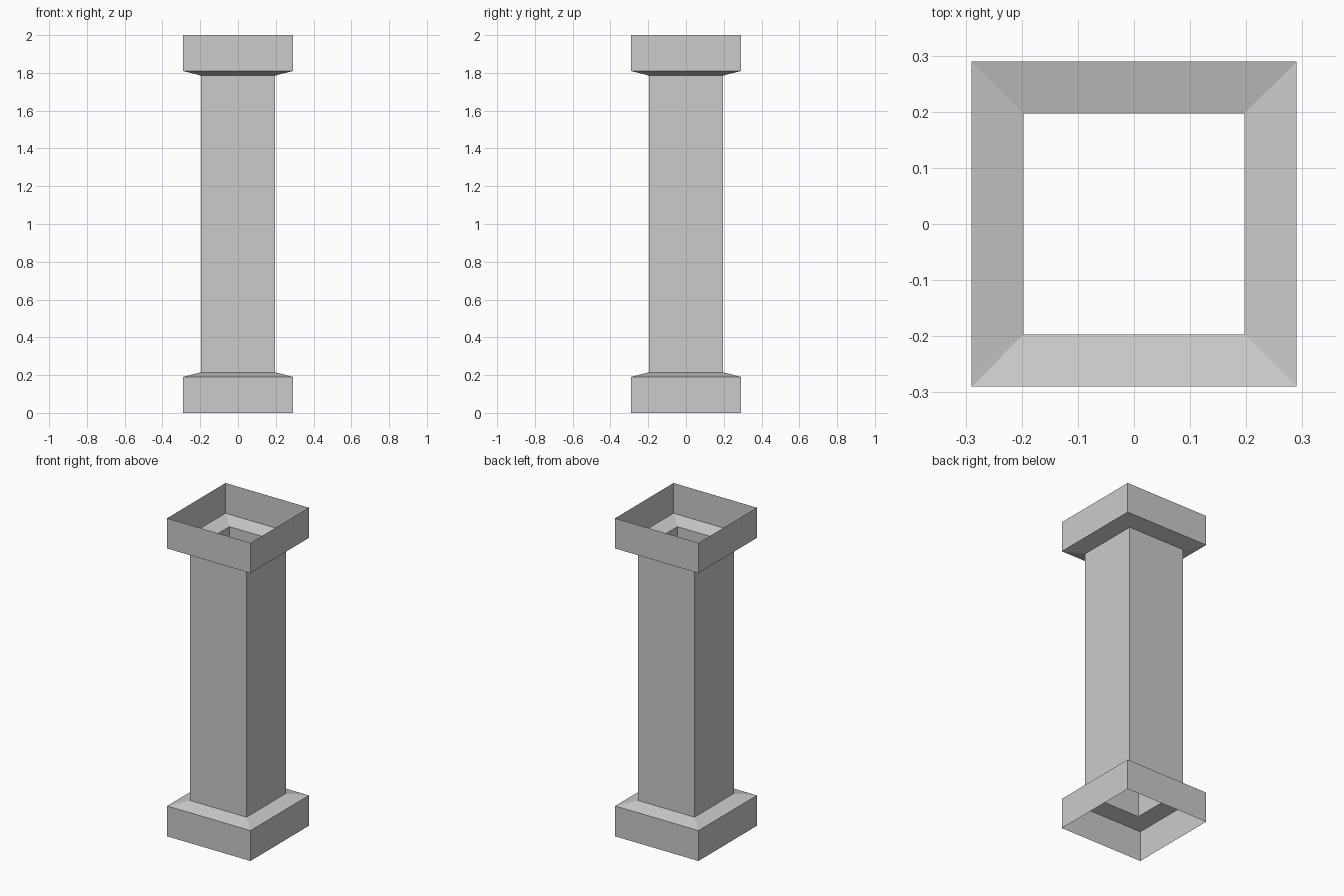
import bpy, bmesh

if "Cube" in bpy.data.objects:
    bpy.data.objects.remove(bpy.data.objects["Cube"])

# Half-width and height of each square ring, bottom to top
PROFILE = [(0.29, 0.0), (0.29, 0.191), (0.197, 0.215),
           (0.197, 1.786), (0.29, 1.81), (0.29, 2.0)]
CORNERS = [(-1, -1), (1, -1), (1, 1), (-1, 1)]


def square_shell(name, profile):
    """Open-ended square shell swept through the profile rings."""
    bm = bmesh.new()
    rings = [[bm.verts.new((sx * r, sy * r, z)) for sx, sy in CORNERS]
             for r, z in profile]
    for low, high in zip(rings, rings[1:]):
        for i in range(4):
            j = (i + 1) % 4
            bm.faces.new((low[i], low[j], high[j], high[i]))
    mesh = bpy.data.meshes.new(name)
    bm.to_mesh(mesh)
    bm.free()
    obj = bpy.data.objects.new(name, mesh)
    bpy.context.collection.objects.link(obj)
    return obj


# Plinth with sloped shoulder, hollow shaft, and flared capital
square_shell("base_plinth", PROFILE[:3])
square_shell("column_shaft", PROFILE[2:4])
square_shell("top_capital", PROFILE[3:])
